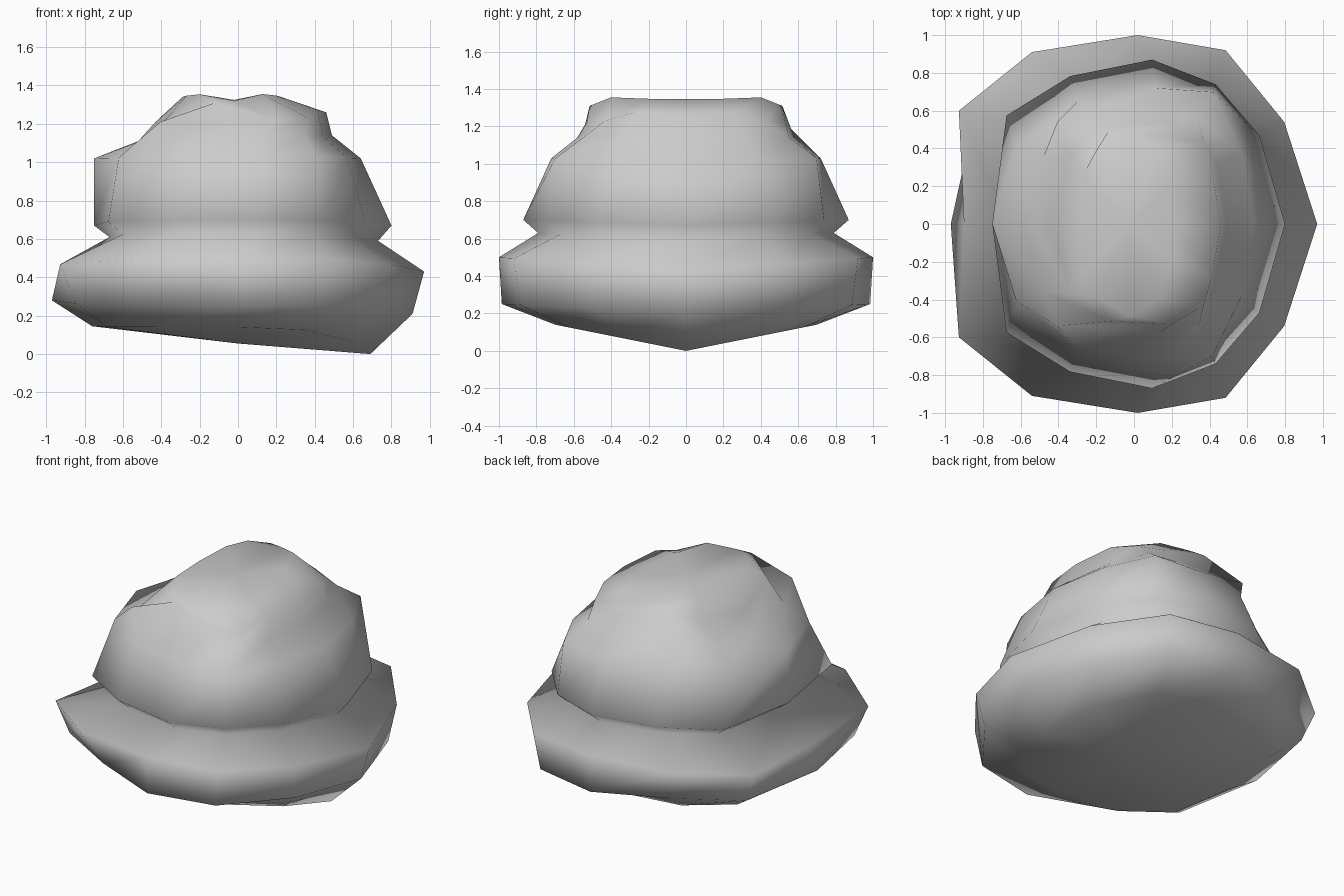
import bpy, bmesh

if "Cube" in bpy.data.objects:
    bpy.data.objects.remove(bpy.data.objects["Cube"])

# Half outlines (x, y factors) from the right side round to the left side
BASE = [(1, 0), (.84, .5), (.5, .9), (.02, 1), (-.54, .91), (-.9, .62), (-1, 0)]
LOWER = [(1, 0), (.84, .5), (.5, .9), (.02, 1), (-.45, .81), (-.87, .58), (-1, 0)]
BRIM = [(1, 0), (.82, .54), (.5, .92), (.02, 1), (-.6, .91), (-1.03, .6), (-1, 0)]
CROWN = [(1, 0), (.83, .54), (.54, .85), (.12, 1), (-.45, .9), (-.9, .66), (-1, 0)]
SHOULDER = [(1, 0), (.89, .53), (.65, .97), (.18, 1), (-.4, .9), (-.83, .57), (-1, 0)]
UPPER = [(1, 0), (.9, .54), (.7, .95), (.26, 1), (-.78, .93), (-.92, .62), (-1, 0)]
CREST = [(1, 0), (.9, .54), (.8, .85), (.43, 1.04), (-.28, 1.01), (-.79, .72), (-1, 0)]
TOP = [(1, 0), (.95, .5), (.6, 1), (-.07, 1.22), (-.69, .97), (-.93, .65), (-1, 0)]

# outline, left x, left z, right x, right z, half depth, z at the sides
RINGS = [
    (BASE, .76, .145, .69, .00, .70, .14),
    (LOWER, .97, .28, .91, .21, .985, .25),
    (BRIM, .90, .42, .97, .43, 1.0, .50),
    (CROWN, .67, .61, .73, .59, .79, .63),
    (CROWN, .75, .67, .80, .67, .87, .70),
    (SHOULDER, .75, 1.02, .64, 1.02, .72, 1.03),
    (UPPER, .52, 1.11, .49, 1.14, .58, 1.14),
    (CREST, .43, 1.21, .46, 1.26, .51, 1.31),
    (TOP, .29, 1.34, .21, 1.345, .40, 1.355),
]


def ring(bm, outline, xl, zl, xr, zr, depth, zs):
    """Closed, front/back mirrored ring of vertices."""
    def point(u, v, side):
        end = zr if u > 0 else zl
        t = min(1, v * v if zs > 1 else v)
        return bm.verts.new((u * (xr if u > 0 else xl), side * v * depth,
                             end + (zs - end) * t))
    return ([point(u, v, 1) for u, v in outline] +
            [point(u, v, -1) for u, v in outline[-2:0:-1]])


bm = bmesh.new()
loops = [ring(bm, *r) for r in RINGS]
n = len(loops[0])

# Mirrored bumps and notches near the top: ring, station, height
for k, i, z in ((-1, 3, 1.32), (-2, 3, 1.22), (-2, 2, 1.23), (-3, 4, 1.21)):
    for s in (i, n - i):
        loops[k][s].co.z = z

# Skin between rings
for a, b in zip(loops, loops[1:]):
    for i in range(n):
        j = (i + 1) % n
        bm.faces.new((a[i], a[j], b[j], b[i]))

# Underside and slightly dented top
for loop, centre in ((loops[0], (0, 0, .055)), (loops[-1], (-.02, 0, 1.325))):
    c = bm.verts.new(centre)
    for i in range(n):
        bm.faces.new((loop[i], loop[(i + 1) % n], c))

bmesh.ops.recalc_face_normals(bm, faces=bm.faces)
for f in bm.faces:
    f.smooth = True
mesh = bpy.data.meshes.new("lumpy_hat")
bm.to_mesh(mesh)
bm.free()
hat = bpy.data.objects.new("lumpy_hat", mesh)
bpy.context.collection.objects.link(hat)
